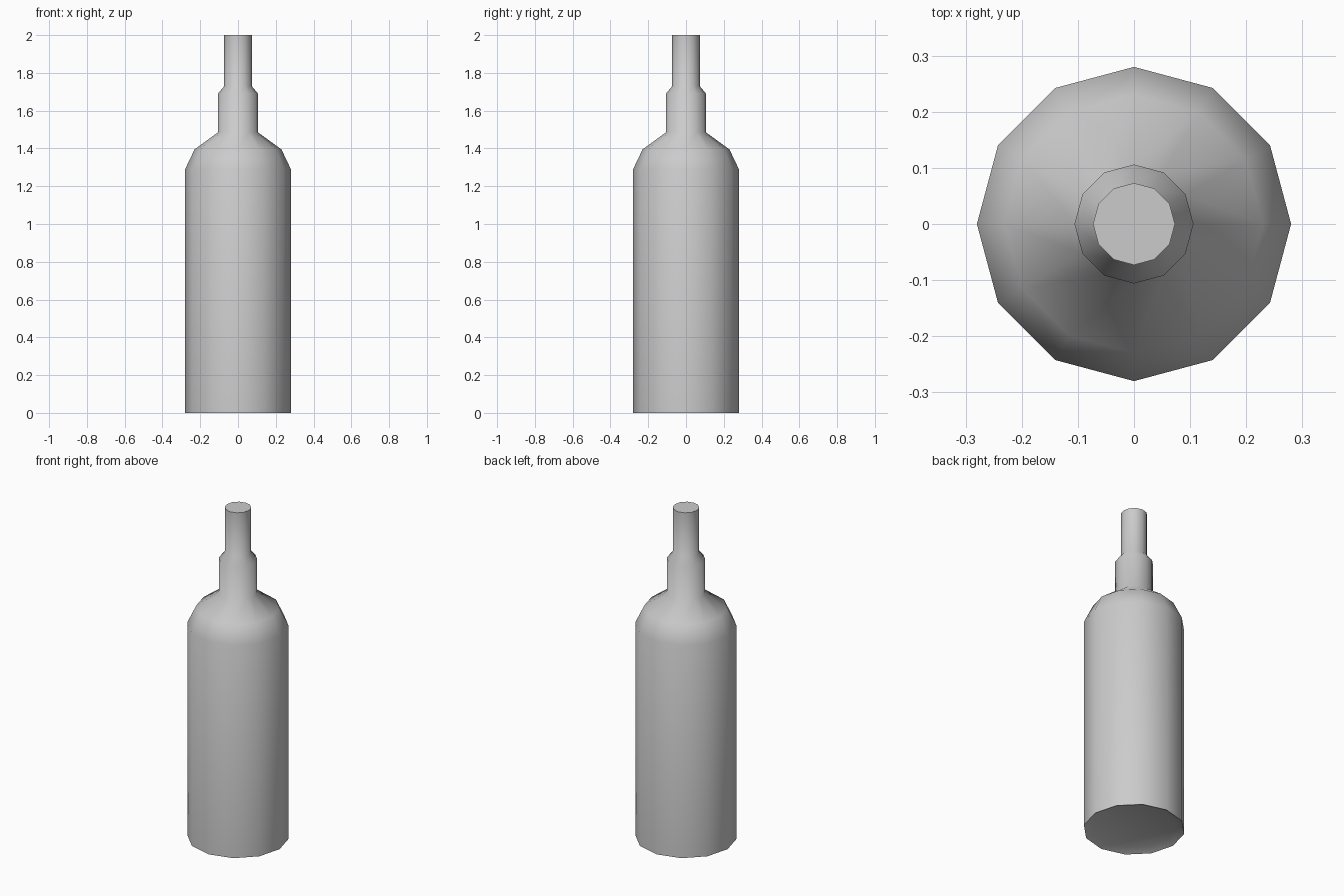
import bpy, bmesh, math

if "Cube" in bpy.data.objects:
    bpy.data.objects.remove(bpy.data.objects["Cube"])

SIDES = 12

# Bottle profile as (radius, height), from recessed base up to the lip
profile = [(0.235, 0.02), (0.28, 0.0), (0.28, 1.29), (0.23, 1.395), (0.106, 1.485),
           (0.106, 1.69), (0.073, 1.73), (0.073, 2.0)]

bm = bmesh.new()
rings = [[bm.verts.new((r * math.cos(2 * math.pi * i / SIDES),
                        r * math.sin(2 * math.pi * i / SIDES), z))
          for i in range(SIDES)] for r, z in profile]

# Walls between neighbouring rings
for low, high in zip(rings, rings[1:]):
    for i in range(SIDES):
        j = (i + 1) % SIDES
        bm.faces.new((low[i], low[j], high[j], high[i]))

# Flat base and lip caps
bm.faces.new(rings[0][::-1])
bm.faces.new(rings[-1])

mesh = bpy.data.meshes.new("bottle")
bm.to_mesh(mesh)
bm.free()
bottle = bpy.data.objects.new("bottle", mesh)
bpy.context.collection.objects.link(bottle)

# Smooth walls, crisp lip and base edges
bpy.context.view_layer.objects.active = bottle
bottle.select_set(True)
bpy.ops.object.shade_smooth_by_angle(angle=math.radians(60))
